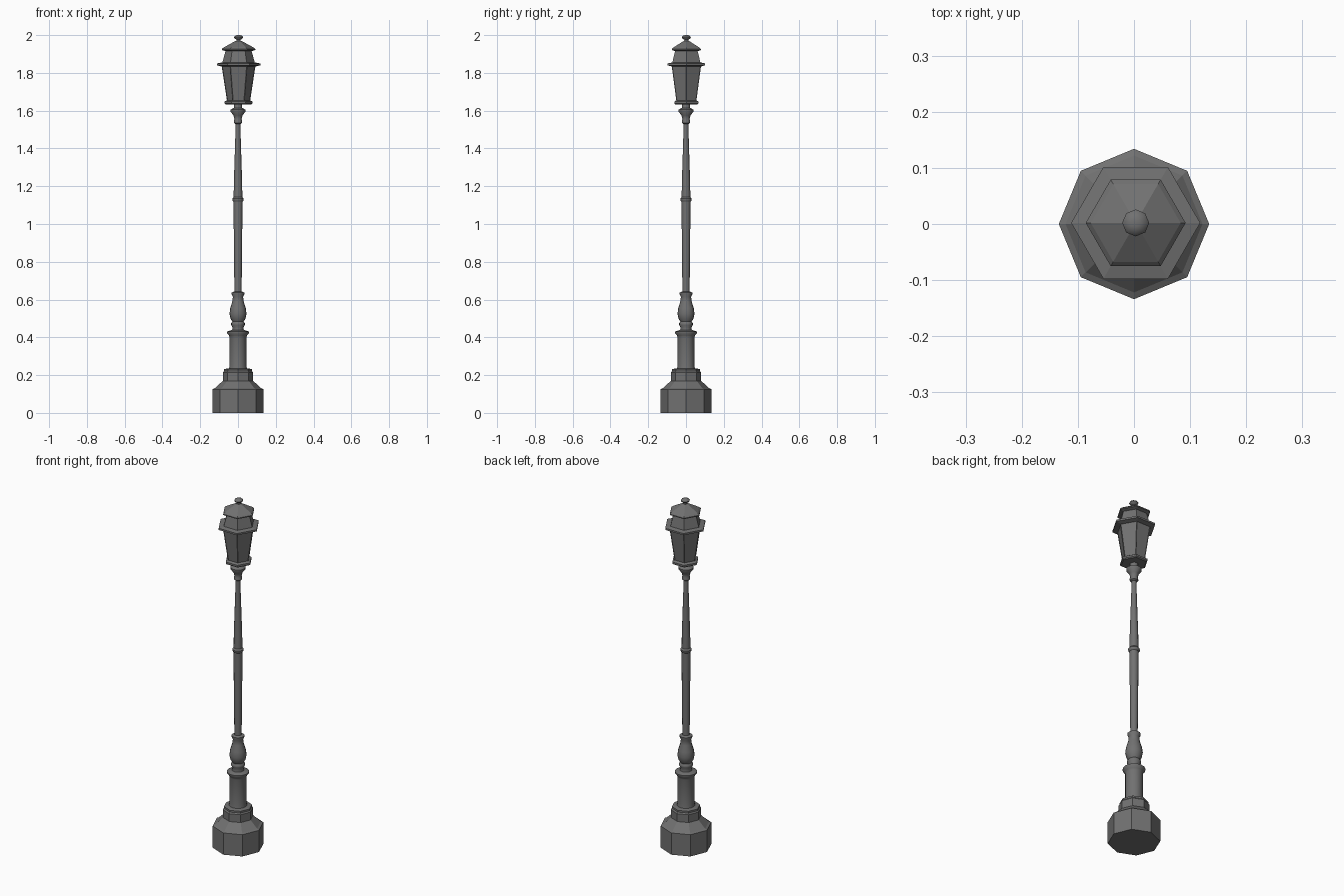
import bpy
import bmesh
from math import cos, sin, pi, radians

if "Cube" in bpy.data.objects:
    bpy.data.objects.remove(bpy.data.objects["Cube"], do_unlink=True)

# Painted metal
COLOR = (0.165, 0.165, 0.165, 1)
metal = bpy.data.materials.new("dark_grey_metal")
metal.use_nodes = True
metal.diffuse_color = COLOR
metal.node_tree.nodes["Principled BSDF"].inputs["Base Color"].default_value = COLOR


def lathe(name, profile, sides, smooth=None, centre=(0, 0), panels=False):
    """Stack of regular polygon rings, given as (radius, height) points."""
    bm = bmesh.new()
    rings = []
    for r, z in profile:
        rings.append([bm.verts.new((centre[0] + r * cos(2 * pi * i / sides),
                                    centre[1] + r * sin(2 * pi * i / sides), z))
                      for i in range(sides)])
    walls = []
    for low, high in zip(rings, rings[1:]):
        for i in range(sides):
            j = (i + 1) % sides
            walls.append(bm.faces.new((low[i], low[j], high[j], high[i])))
    bm.faces.new(rings[0][::-1])
    bm.faces.new(rings[-1])
    if panels:
        bmesh.ops.inset_individual(bm, faces=walls, thickness=0.007)
        bmesh.ops.inset_individual(bm, faces=walls, thickness=0.0005, depth=-0.003)
    mesh = bpy.data.meshes.new(name)
    bm.to_mesh(mesh)
    bm.free()
    mesh.materials.append(metal)
    if smooth:
        mesh.polygons.foreach_set("use_smooth", [True] * len(mesh.polygons))
        mesh.set_sharp_from_angle(angle=radians(smooth))
    obj = bpy.data.objects.new(name, mesh)
    bpy.context.collection.objects.link(obj)
    return obj


# Eight-sided foot
lathe("plinth", [(0.134, 0), (0.134, 0.125), (0.122, 0.131), (0.08, 0.17)], 8)
lathe("plinth_collar", [(0.08, 0.165), (0.08, 0.215), (0.074, 0.222),
                        (0.074, 0.232), (0.05, 0.236)], 8)

# Turned column
lathe("lower_shaft", [(0.048, 0.23), (0.045, 0.25), (0.045, 0.4), (0.048, 0.41),
                      (0.058, 0.422), (0.058, 0.43), (0.036, 0.438)], 16, 40)
lathe("vase", [(0.032, 0.435), (0.028, 0.452), (0.036, 0.465), (0.036, 0.475),
               (0.03, 0.483), (0.04, 0.5), (0.045, 0.525), (0.041, 0.555),
               (0.03, 0.59), (0.027, 0.615), (0.034, 0.63), (0.034, 0.637),
               (0.022, 0.642)], 16, 45)
lathe("middle_pole", [(0.019, 0.635), (0.024, 1.12)], 12, 40)
lathe("pole_ring", [(0.024, 1.118), (0.03, 1.125), (0.03, 1.134), (0.023, 1.142)], 12, 40)
lathe("upper_pole", [(0.023, 1.135), (0.022, 1.22), (0.013, 1.5), (0.013, 1.545)], 12, 40)
lathe("capital", [(0.014, 1.53), (0.022, 1.536), (0.022, 1.546), (0.019, 1.555),
                  (0.024, 1.575), (0.04, 1.595), (0.04, 1.605), (0.022, 1.615),
                  (0.02, 1.64)], 12, 40)

# Six-sided lantern
HEAD = (0.003, 0.002)
lathe("lantern_floor", [(0.068, 1.633), (0.074, 1.638), (0.074, 1.648),
                        (0.062, 1.655)], 6, centre=HEAD)
lathe("lantern_panes", [(0.061, 1.65), (0.09, 1.84)], 6, centre=HEAD, panels=True)
lathe("lantern_brim", [(0.09, 1.834), (0.115, 1.84), (0.115, 1.85),
                       (0.088, 1.855)], 6, centre=HEAD)
lathe("lantern_hood", [(0.087, 1.85), (0.068, 1.92)], 6, centre=HEAD)
lathe("lantern_roof", [(0.068, 1.915), (0.089, 1.921), (0.089, 1.926),
                       (0.08, 1.934), (0.022, 1.966), (0.014, 1.97)], 6, centre=HEAD)
lathe("finial", [(0.012, 1.96), (0.011, 1.976), (0.022, 1.983), (0.024, 1.989),
                 (0.019, 1.996), (0.008, 2.0)], 8, 50, HEAD)
